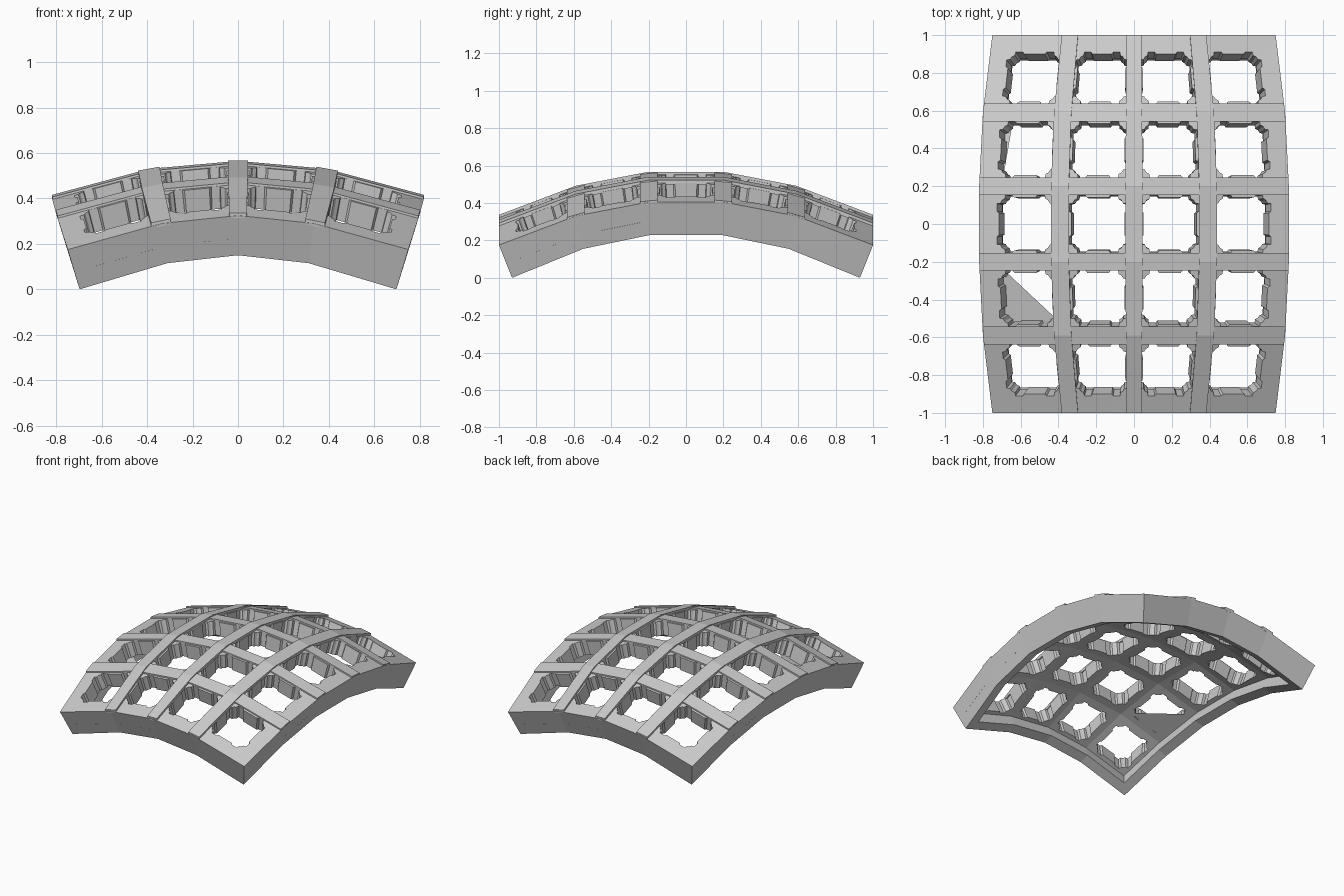
import bpy
import bmesh

if "Cube" in bpy.data.objects:
    bpy.data.objects.remove(bpy.data.objects["Cube"], do_unlink=True)

grey = bpy.data.materials.new("light_grey")
grey.use_nodes = True
colour = (0.6, 0.6, 0.6, 1)
grey.diffuse_color = colour
grey.node_tree.nodes["Principled BSDF"].inputs["Base Color"].default_value = colour

# Lattice lines: columns are counted in u, rows are real y positions
COLS = [-2, -1, 0, 1, 2]
ROWS = [-1, -0.59, -0.2, 0.2, 0.59, 1]
FLOOR = 0.57      # panel underside, as a share of the full rim depth


def lerp(table, t):
    """Piecewise linear lookup in a list of (position, value)."""
    for (a, va), (b, vb) in zip(table, table[1:]):
        if t <= b:
            break
    return va + (vb - va) * (t - a) / (b - a)


def dome(u, y, d=0.0):
    """Point on the faceted dome, d deep towards the centre (1 = rim bottom)."""
    au, ay = abs(u), abs(y)
    mid = lerp([(0, 0.39), (0.2, 0.39), (0.59, 0.375), (1, 0.335)], ay)
    edge = lerp([(0, 0.82), (0.2, 0.82), (0.59, 0.8), (1, 0.75)], ay)
    x = lerp([(0, 0), (1, mid), (2, edge)], au) * (1 if u > 0 else -1)
    z = lerp([(0, 0), (1, -0.035), (2, -0.15)], au)
    z += lerp([(0, 0.555), (0.2, 0.555), (0.59, 0.48), (1, 0.325)], ay)
    shrink = 1 - 0.07 * max(d, 0)
    return (x * shrink, y * shrink, z - 0.175 * d)


def finish(bm, name):
    bmesh.ops.remove_doubles(bm, verts=bm.verts, dist=0.0005)
    bmesh.ops.recalc_face_normals(bm, faces=bm.faces)
    mesh = bpy.data.meshes.new(name)
    bm.to_mesh(mesh)
    bm.free()
    mesh.materials.append(grey)
    obj = bpy.data.objects.new(name, mesh)
    bpy.context.collection.objects.link(obj)


def strips(bm, loops, wrap=False):
    """Bridge consecutive closed loops of equal length with quads."""
    rings = [[bm.verts.new(p) for p in loop] for loop in loops]
    pairs = list(zip(rings, rings[1:] + rings[:1])) if wrap else list(zip(rings, rings[1:]))
    for a, b in pairs:
        for i in range(len(a)):
            j = (i + 1) % len(a)
            bm.faces.new((a[i], a[j], b[j], b[i]))
    return rings


# Notched opening outline: half a side from the diagonal to the tab, mirrored round
half = [(0.82, 0.82), (0.72, 0.88), (0.7, 1), (0.44, 1), (0.38, 0.92)]
side = half + [(-x, y) for x, y in reversed(half[1:])]
outline = []
for turn in range(4):
    outline += side
    side = [(-y, x) for x, y in side]


def opening(i, j):
    """Centre and half size of the opening in cell (i, j), in (u, y)."""
    if COLS[i] in (-1, 0):
        lo, hi = 0.1, 0.88
    else:
        lo, hi = 0.09, 0.78
    u0, u1 = (COLS[i] + lo, COLS[i] + hi) if COLS[i] >= 0 else (COLS[i + 1] - hi, COLS[i + 1] - lo)
    y0, y1 = ROWS[j] + 0.047, ROWS[j + 1] - 0.047
    if j == 0:
        y0 = -0.91
    if j == len(ROWS) - 2:
        y1 = 0.91
    return (u0 + u1) / 2, (y0 + y1) / 2, (u1 - u0) / 2, (y1 - y0) / 2


# Lattice panel: each cell is a ring on top, hole walls and a ring below
bm = bmesh.new()
for i in range(len(COLS) - 1):
    for j in range(len(ROWS) - 1):
        cu, cy, hu, hy = opening(i, j)
        hole = [(cu + a * hu, cy + b * hy) for a, b in outline]
        border = []
        for a, b in outline:
            m = max(abs(a), abs(b))
            s, t = a / m, b / m
            border.append((COLS[i] + (s + 1) / 2 * (COLS[i + 1] - COLS[i]),
                           ROWS[j] + (t + 1) / 2 * (ROWS[j + 1] - ROWS[j])))
        strips(bm, [[dome(u, y, d) for u, y in loop] for loop, d in
                    ((border, 0), (hole, 0), (hole, FLOOR), (border, FLOOR))])
finish(bm, "lattice_panel")

# Deep rim around the panel
path = [(u, -1) for u in COLS] + [(2, y) for y in ROWS[1:]]
path += [(-u, -y) for u, y in path[1:-1]]
inner = [(max(-1.83, min(1.83, u)), max(-0.93, min(0.93, y))) for u, y in path]
bm = bmesh.new()
strips(bm, [[dome(u, y, d) for u, y in loop] for loop, d in
            ((path, 0), (path, 1), (inner, 1), (inner, FLOOR))])
finish(bm, "rim")


def rib(name, stations, height):
    """Flat bar following pairs of (u, y) edge points."""
    bm = bmesh.new()
    loops = [[dome(*a, height), dome(*b, height), dome(*b, 0.04), dome(*a, 0.04)]
             for a, b in stations]
    rings = strips(bm, loops)
    bm.faces.new(rings[0])
    bm.faces.new(rings[-1])
    finish(bm, name)


# Raised ribs over the lattice lines
for n, u in enumerate(COLS[1:-1]):
    rib(f"long_rib_{n + 1}", [((u - 0.115, y), (u + 0.115, y)) for y in ROWS], -0.09)
for n, y in enumerate(ROWS[1:-1]):
    rib(f"cross_rib_{n + 1}", [((u, y - 0.047), (u, y + 0.047)) for u in COLS], -0.06)

# Thin webs left across two openings on the right side
for name, j, corners in (("corner_web", 1, [(-1, 1), (1, -0.95), (-1, -1)]),
                         ("sliver_web", 3, [(-1, -1), (-0.75, 1), (-1, 1)])):
    cu, cy, hu, hy = opening(0, j)
    bm = bmesh.new()
    bm.faces.new([bm.verts.new(dome(cu + a * hu, cy + b * hy, FLOOR)) for a, b in corners])
    finish(bm, name)
